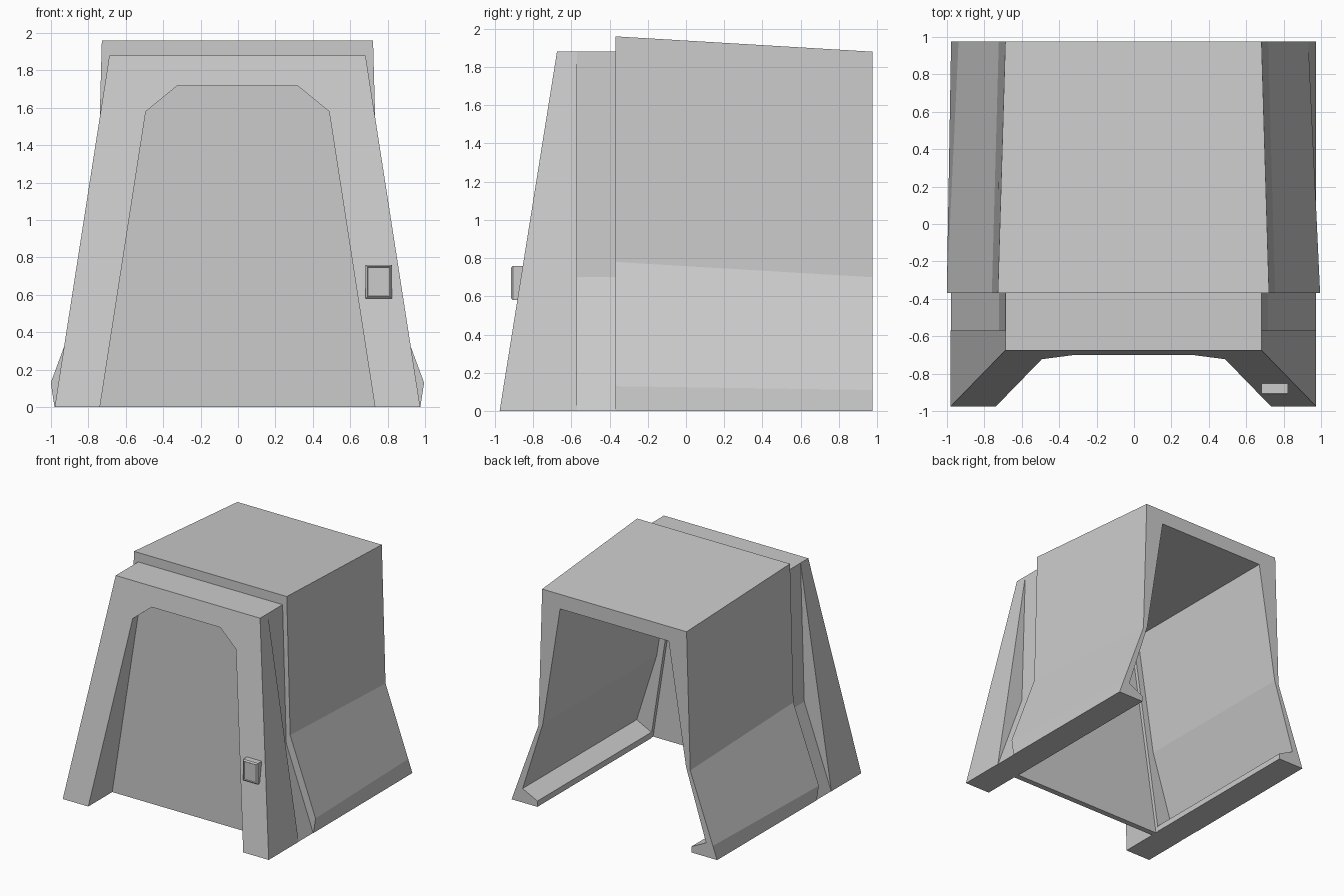
import bpy, bmesh

if "Cube" in bpy.data.objects:
    bpy.data.objects.remove(bpy.data.objects["Cube"])

CX = -0.003  # centre of the symmetric parts


def make(name, verts, faces):
    me = bpy.data.meshes.new(name)
    me.from_pydata(verts, [], faces)
    bm = bmesh.new()
    bm.from_mesh(me)
    bmesh.ops.recalc_face_normals(bm, faces=bm.faces)
    bm.to_mesh(me)
    bm.free()
    ob = bpy.data.objects.new(name, me)
    bpy.context.collection.objects.link(ob)
    return ob


def arch(half):
    """Mirror a right-hand profile (foot to crown) into a full arch, right to left."""
    return half + [(-x, z) for x, z in reversed(half)]


def loft_arch(name, sections):
    """Skin a closed loop of arch sections (y function, half profile) into a hollow shell."""
    rings = [[(CX + x, y(z), z) for x, z in arch(h)] for y, h in sections]
    n, m = len(rings[0]), len(rings)
    verts = [v for r in rings for v in r]
    faces = []
    for j in range(m):
        k = (j + 1) % m
        for i in range(n - 1):
            faces.append((j * n + i, j * n + i + 1, k * n + i + 1, k * n + i))
    # undersides of the two legs
    faces.append([j * n for j in range(m)])
    faces.append([j * n + n - 1 for j in range(m)])
    return make(name, verts, faces)


def at(y):
    return lambda z: y


def slope(z):
    return -0.975 + 0.3 * z / 1.88


# Tunnel: kinked shell with a larger tapering sleeve and inner foot ledges
neck = [(0.975, 0), (0.975, 0), (0.975, 0), (0.935, 0.11), (0.72, 0.70), (0.685, 1.88)]
sleeve = [(0.978, 0), (0.978, 0), (0.978, 0), (0.998, 0.13), (0.757, 0.78), (0.725, 1.96)]
inner = [(0.73, 0), (0.73, 0.05), (0.87, 0.12), (0.87, 0.12), (0.68, 0.72), (0.515, 1.755)]
tunnel = loft_arch("tunnel_shell", [
    (at(-0.57), neck), (at(-0.37), neck), (at(-0.37), sleeve),
    (at(0.975), neck), (at(0.975), inner), (at(-0.57), inner)])
bm = bmesh.new()
bm.from_mesh(tunnel.data)
bmesh.ops.remove_doubles(bm, verts=bm.verts, dist=0.0005)
bmesh.ops.recalc_face_normals(bm, faces=bm.faces)
bm.to_mesh(tunnel.data)
bm.free()

# Front frame: straight tapered arch with a sloping face
frame_out = [(0.977, 0), (0.697, 1.80), (0.685, 1.88)]
frame_in = [(0.735, 0), (0.49, 1.58), (0.325, 1.715)]
loft_arch("front_frame", [
    (slope, frame_out), (at(-0.57), frame_out), (at(-0.57), frame_in), (slope, frame_in)])

# Door panel closing the opening
outline = arch(frame_in)
n = len(outline)
verts = [(CX + x, y, z) for y in (-0.65, -0.60) for x, z in outline]
faces = [list(range(n)), list(range(n, 2 * n))]
faces += [(i, (i + 1) % n, (i + 1) % n + n, i + n) for i in range(n)]
make("door_panel", verts, faces)

# Control box on the right post, bevelled with a recessed face
x0, x1, z0, z1 = 0.682, 0.823, 0.58, 0.76
verts = [(x, y, z) for y in (-0.915, -0.84) for x, z in
         ((x0, z0), (x1, z0), (x1, z1), (x0, z1))]
box = make("control_box", verts, [(0, 1, 2, 3), (4, 5, 6, 7), (0, 1, 5, 4),
                                  (1, 2, 6, 5), (2, 3, 7, 6), (3, 0, 4, 7)])
bm = bmesh.new()
bm.from_mesh(box.data)
front_edges = [e for e in bm.edges if all(v.co.y < -0.9 for v in e.verts)]
bmesh.ops.bevel(bm, geom=front_edges, offset=0.01, segments=1, affect='EDGES')
face = min(bm.faces, key=lambda f: f.calc_center_median().y)
bmesh.ops.inset_individual(bm, faces=[face], thickness=0.006, depth=-0.006)
bm.to_mesh(box.data)
bm.free()
